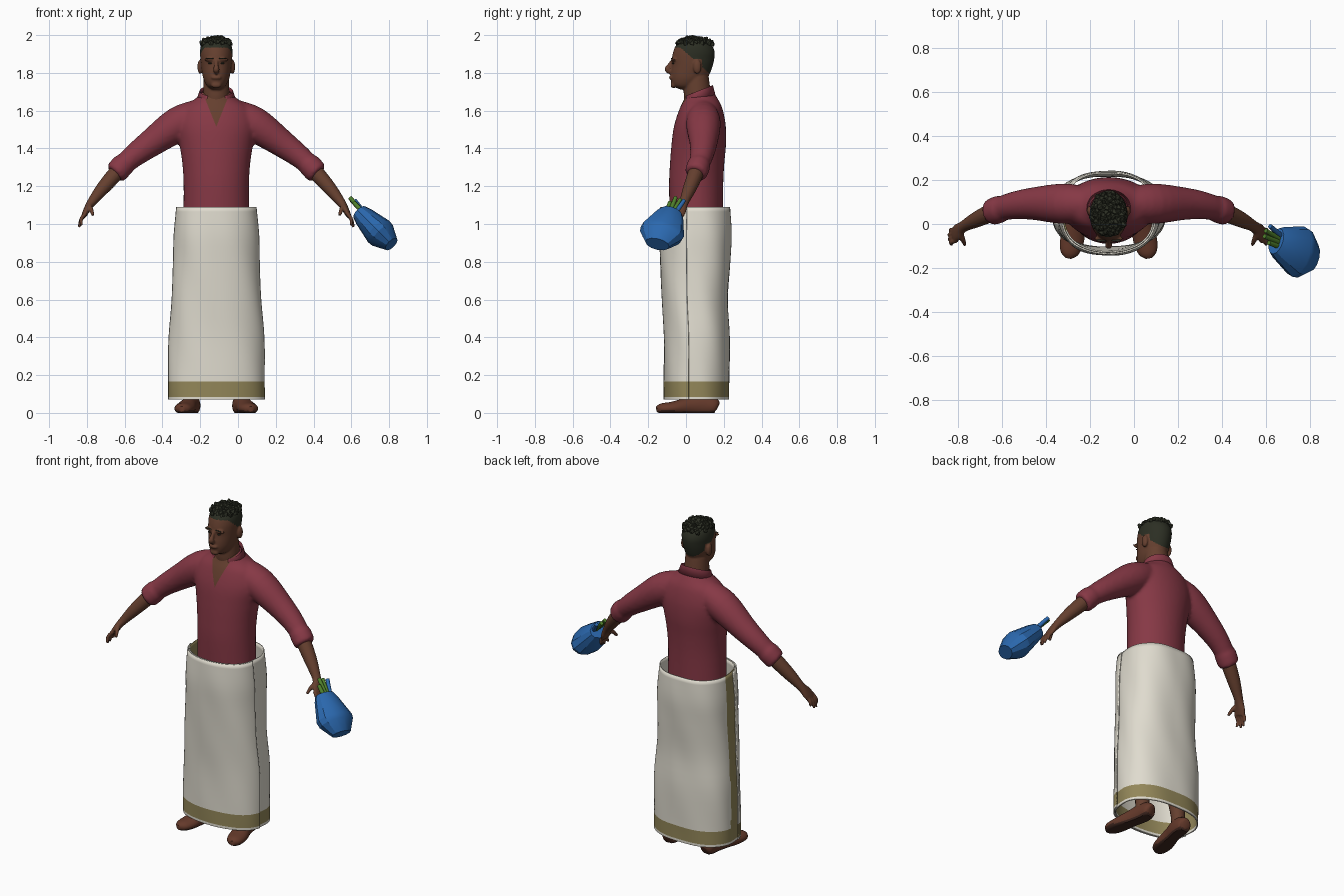
import bpy, bmesh, math, random
from mathutils import Vector

if "Cube" in bpy.data.objects:
    bpy.data.objects.remove(bpy.data.objects["Cube"])
random.seed(4)
CX = -0.115  # body centre line


def material(name, r, g, b):
    m = bpy.data.materials.new(name)
    m.use_nodes = True
    m.diffuse_color = (r, g, b, 1)
    node = m.node_tree.nodes["Principled BSDF"]
    node.inputs["Base Color"].default_value = (r, g, b, 1)
    node.inputs["Roughness"].default_value = 0.8
    return m


SKIN = material("brown skin", 0.13, 0.05, 0.028)
HAIR = material("dark hair", 0.025, 0.028, 0.017)
SHIRT = material("dusty red", 0.24, 0.04, 0.06)
CLOTH = material("off white", 0.74, 0.71, 0.62)
GOLD = material("dull gold", 0.29, 0.24, 0.1)
SHOE = material("shoe brown", 0.13, 0.042, 0.024)
SOLE = material("dark sole", 0.05, 0.02, 0.014)
BLUE = material("wrap blue", 0.024, 0.14, 0.43)
GREEN = material("stem green", 0.08, 0.22, 0.025)


def refine(rows, k):
    """Catmull-Rom interpolation of tuples, keeping the given rows."""
    out = []
    for i in range(len(rows) - 1):
        quad = zip(rows[max(i - 1, 0)], rows[i], rows[i + 1], rows[min(i + 2, len(rows) - 1)])
        quad = list(quad)
        for j in range(k):
            t = j / k
            out.append([b + t * ((c - a) + t * ((2 * a - 5 * b + 4 * c - d) + t * (3 * b - a - 3 * c + d))) / 2
                        for a, b, c, d in quad])
    return out + [list(rows[-1])]


def loft(bm, rings, closed=True, caps=True):
    grid = [[bm.verts.new(p) for p in ring] for ring in rings]
    n = len(grid[0])
    for lo, hi in zip(grid, grid[1:]):
        for i in range(n if closed else n - 1):
            j = (i + 1) % n
            bm.faces.new((lo[i], lo[j], hi[j], hi[i]))
    if caps:
        bm.faces.new(grid[0])
        bm.faces.new(grid[-1])


def oval(c, u, v, n):
    return [c + u * math.cos(a) + v * math.sin(a) for a in (2 * math.pi * i / n for i in range(n))]


def tube(bm, rows, n=16, k=4, ref=(0, 1, 0)):
    """Sweep along points; each row is x, y, z, radius and optional second radius."""
    rows = refine([(*r, r[3])[:5] for r in rows], k)
    pts = [Vector(r[:3]) for r in rows]
    rings = []
    for i, r in enumerate(rows):
        t = (pts[min(i + 1, len(pts) - 1)] - pts[max(i - 1, 0)]).normalized()
        u = t.cross(Vector(ref)).normalized()
        rings.append(oval(pts[i], u * r[3], u.cross(t) * r[4], n))
    loft(bm, rings)


def stack(bm, rows, n=40, k=4):
    """Level ovals around the body axis; each row is z, front y, back y, half width."""
    loft(bm, [oval(Vector((CX, (f + b) / 2, z)), Vector((w, 0, 0)), Vector((0, (b - f) / 2, 0)), n)
              for z, f, b, w in refine(rows, k)])


def blob(bm, centre, size, level=3):
    new = bmesh.ops.create_icosphere(bm, subdivisions=level, radius=1)["verts"]
    for v in new:
        v.co = Vector(centre) + Vector(a * b for a, b in zip(v.co, size))


def finish(name, bm, *mats, angle=50):
    bmesh.ops.recalc_face_normals(bm, faces=bm.faces[:])
    mesh = bpy.data.meshes.new(name)
    bm.to_mesh(mesh)
    bm.free()
    ob = bpy.data.objects.new(name, mesh)
    bpy.context.collection.objects.link(ob)
    for m in mats:
        mesh.materials.append(m)
    bpy.ops.object.select_all(action="DESELECT")
    bpy.context.view_layer.objects.active = ob
    ob.select_set(True)
    bpy.ops.object.shade_smooth_by_angle(angle=math.radians(angle))
    return ob


def fuse(ob, voxel, rounds):
    """Merge overlapping volumes into one smooth skin."""
    bpy.context.view_layer.objects.active = ob
    rm = ob.modifiers.new("fuse", "REMESH")
    rm.mode, rm.voxel_size, rm.use_smooth_shade = "VOXEL", voxel, True
    sm = ob.modifiers.new("soften", "SMOOTH")
    sm.iterations = rounds
    for m in (rm.name, sm.name):
        bpy.ops.object.modifier_apply(modifier=m)


def paint(ob, rule):
    for p in ob.data.polygons:
        p.material_index = rule(p.center, p.normal)


# Shirt: torso and sleeves fused together, with an open neck
bm = bmesh.new()
stack(bm, [(1.0, -.085, .195, .175), (1.2, -.09, .197, .173), (1.32, -.085, .203, .18), (1.42, -.077, .212, .195),
           (1.5, -.067, .212, .21), (1.56, -.052, .205, .205), (1.62, -.03, .19, .175), (1.66, -.01, .17, .115),
           (1.7, .005, .145, .075)])
for s in (-1, 1):
    tube(bm, [(CX + s * x, y, z, r) for x, y, z, r in
              [(.08, .09, 1.59, .075), (.2, .092, 1.53, .092), (.35, .092, 1.425, .073),
               (.45, .08, 1.35, .06), (.53, .055, 1.275, .05)]], n=24)
    tube(bm, [(CX + s * x, y, z, r) for x, y, z, r in
              [(.478, .073, 1.328, .05), (.488, .07, 1.318, .061), (.51, .062, 1.295, .062),
               (.53, .054, 1.272, .06), (.538, .051, 1.264, .05)]], n=24, k=2)
shirt = finish("shirt", bm, SHIRT, SKIN)
fuse(shirt, 0.011, 4)
V_LOW, V_SLOPE = 1.515, 0.4
bm = bmesh.new()
bm.from_mesh(shirt.data)
for s in (-1, 1):
    bmesh.ops.bisect_plane(bm, geom=bm.verts[:] + bm.edges[:] + bm.faces[:],
                           plane_co=(CX, 0, V_LOW), plane_no=(s, 0, -V_SLOPE))
bm.to_mesh(shirt.data)
bm.free()
paint(shirt, lambda c, n: int(abs(c.x - CX) < V_SLOPE * (c.z - V_LOW) and c.y < .06))

# Collar: folded band that dips to two points at the front
bm = bmesh.new()
upper, fold, lower = [], [], []
for i in range(41):
    a = math.radians(-90 + 32 + 296 * i / 40)
    back = (1 + math.sin(a)) / 2
    tip = max(0, 1 - min(i, 40 - i) / 6)
    for ring, rx, ry, z in ((lower, .104, .09, 1.635 + .05 * back - .04 * tip),
                            (fold, .088, .076, 1.675 + .06 * back), (upper, .078, .066, 1.665 + .05 * back)):
        ring.append((CX + rx * math.cos(a), .066 + ry * math.sin(a), z))
loft(bm, [lower, fold, upper], closed=False, caps=False)
collar = finish("collar", bm, SHIRT)
collar.modifiers.new("thickness", "SOLIDIFY").thickness = 0.008

# Head with neck, nose, brow, lips and ears
bm = bmesh.new()
stack(bm, [(1.712, -.03, .03, .025), (1.732, -.07, .075, .05), (1.765, -.08, .108, .067), (1.8, -.08, .128, .075),
           (1.84, -.075, .142, .081), (1.875, -.075, .15, .084), (1.91, -.068, .152, .086), (1.945, -.054, .138, .081),
           (1.972, -.025, .108, .063), (1.984, .02, .07, .03)])
stack(bm, [(1.6, .0, .13, .07), (1.68, -.012, .132, .07), (1.78, -.01, .12, .066)])
tube(bm, [(CX, -.07, 1.868, .009), (CX, -.088, 1.84, .011), (CX, -.097, 1.818, .017), (CX, -.08, 1.803, .012)], n=12)
blob(bm, (CX, -.078, 1.775), (.028, .012, .011))
blob(bm, (CX, -.066, 1.735), (.028, .016, .016))
for s in (-1, 1):
    blob(bm, (CX + s * .034, -.066, 1.87), (.032, .013, .009))
    blob(bm, (CX + s * .086, .06, 1.832), (.014, .022, .038))
head = finish("head", bm, SKIN, HAIR)
fuse(head, 0.0055, 3)
paint(head, lambda c, n: int(c.z > 1.935 - .9 * max(0, c.y + .03) and abs(c.x - CX) < .089
                             and not (abs(c.y - .06) < .026 and c.z < 1.872 and abs(c.x - CX) > .07)))

# Eyes and eyebrows
bm = bmesh.new()
for s in (-1, 1):
    blob(bm, (CX + s * .034, -.075, 1.876), (.022, .006, .003), 2)
    blob(bm, (CX + s * .032, -.068, 1.851), (.012, .005, .004), 2)
finish("eyes_and_brows", bm, HAIR)

# Curled hair on the crown
bm = bmesh.new()
for i in range(70):
    a, r = i * 2.4, math.sqrt(i / 70)
    x, y = .076 * r * math.cos(a), .045 + .098 * r * math.sin(a)
    z = 1.935 + .048 * math.sqrt(max(0, 1 - r * r * .9))
    lean = Vector((random.uniform(-.012, .012), random.uniform(-.012, .012), random.uniform(.008, .018)))
    p = Vector((CX + x, y, z - .012))
    q = p + lean + Vector((x * .1, 0, .004))
    tube(bm, [(*p, .016), (*((p + q) / 2), .014), (*q, .005)], n=5, k=1)
top = max(v.co.z for v in bm.verts)
for v in bm.verts:
    v.co.z += 2.0 - top
finish("hair_curls", bm, HAIR, angle=25)

# Forearms and hands
for s, side in ((-1, "right"), (1, "left")):
    bm = bmesh.new()
    place = lambda rows: [(CX + s * r[0], *r[1:]) for r in rows]
    tube(bm, place([(.48, .07, 1.325, .04), (.53, .052, 1.27, .042), (.6, .02, 1.19, .036),
                    (.66, -.012, 1.115, .024, .026), (.685, -.035, 1.075, .018, .038), (.7, -.05, 1.045, .014, .036)]))
    for f, (x, z) in enumerate([(.715, 1.0), (.727, .984), (.725, .982), (.712, .992)]):
        y0, y1 = -.026 - .016 * f, -.028 - .022 * f
        tube(bm, place([(.69, y0, 1.06, .011), (.715, (y0 + y1) / 2, 1.025, .0105), (x, y1, z, .007)]), n=8)
    tube(bm, place([(.675, -.035, 1.1, .014), (.662, -.07, 1.075, .012), (.652, -.095, 1.045, .008)]), n=8)
    arm = finish(side + "_forearm", bm, SKIN)
    fuse(arm, 0.005, 2)

# Wrapped cloth: z, half width, centre y, half depth
WRAP = [(.07, .25, .06, .166), (.085, .25, .06, .166), (.165, .25, .06, .166), (.4, .246, .061, .167),
        (.6, .232, .052, .167), (.8, .222, .053, .178), (.95, .219, .054, .185), (1.09, .207, .054, .178)]


def wrap(name, start, end, grow):
    bm = bmesh.new()
    steps = round((end - start) / 3)
    rings = []
    for z, hx, cy, hy in refine(WRAP, 4):
        ring = []
        for i in range(steps + (end - start < 360)):
            a = math.radians(start + i * (end - start) / steps)
            c, d = math.cos(a), math.sin(a)
            box = (abs(c) ** 2.4 + abs(d) ** 2.4) ** (-1 / 2.4)
            fold = box * (1 + .012 * math.sin(5 * a + 6 * z) * math.sin(7 * z + 2 * a))
            ring.append((CX + c * (hx + grow) * fold, cy + d * (hy + grow) * fold, z))
        rings.append(ring)
    loft(bm, rings, closed=end - start >= 360, caps=False)
    ob = finish(name, bm, CLOTH, GOLD)

    def border(c, n):
        turn = math.degrees(math.atan2(c.y - .056, c.x - CX)) % 360
        return int(.085 < c.z < .165 or (grow == 0 and 174 < turn < 204 and c.z > .085))
    paint(ob, border)
    solid = ob.modifiers.new("thickness", "SOLIDIFY")
    solid.thickness, solid.offset = 0.007, 0


wrap("waist_cloth", 0, 360, 0)
wrap("front_overlap", 195, 345, .008)

# Legs and shoes
for s, side in ((-1, "right"), (1, "left")):
    bm = bmesh.new()
    tube(bm, [(CX + s * .13, .09, .03, .04), (CX + s * .13, .09, .12, .04), (CX + s * .12, .08, .35, .06),
              (CX + s * .1, .06, 1.0, .08)])
    finish(side + "_leg", bm, SKIN)
    bm = bmesh.new()
    tube(bm, [(CX + s * x, y, z, w, h) for x, y, z, w, h in
              [(.125, .165, .03, .02, .025), (.127, .15, .035, .04, .045), (.13, .09, .04, .045, .06),
               (.145, .02, .035, .044, .05), (.165, -.07, .025, .054, .035), (.178, -.13, .022, .042, .028),
               (.183, -.155, .02, .015, .015)]], n=24, ref=(0, 0, 1))
    for v in bm.verts:
        v.co.z = max(v.co.z, 0)
    shoe = finish(side + "_shoe", bm, SHOE, SOLE)
    paint(shoe, lambda c, n: int(c.z < .012))

# Bouquet: flattened faceted wrapping with stems held in the left hand
bm = bmesh.new()
tube(bm, [(.645, -.078, 1.06, .045, .062), (.665, -.088, 1.04, .055, .078), (.745, -.125, .96, .08, .12),
          (.765, -.133, .94, .077, .115), (.812, -.152, .893, .042, .066)], n=12, k=1)
finish("bouquet_wrap", bm, BLUE, angle=25)
for name, mat, tips in (("bouquet_stems", GREEN, [(.598, -.03, 1.13), (.592, -.055, 1.14), (.612, -.085, 1.115)]),
                        ("bouquet_ribbon", BLUE, [(.618, -.01, 1.125)])):
    bm = bmesh.new()
    for x, y, z in tips:
        tube(bm, [(x, y, z, .011), (.69, (y - .1) / 2 - .02, 1.03, .014)], n=8, k=1)
    finish(name, bm, mat)
